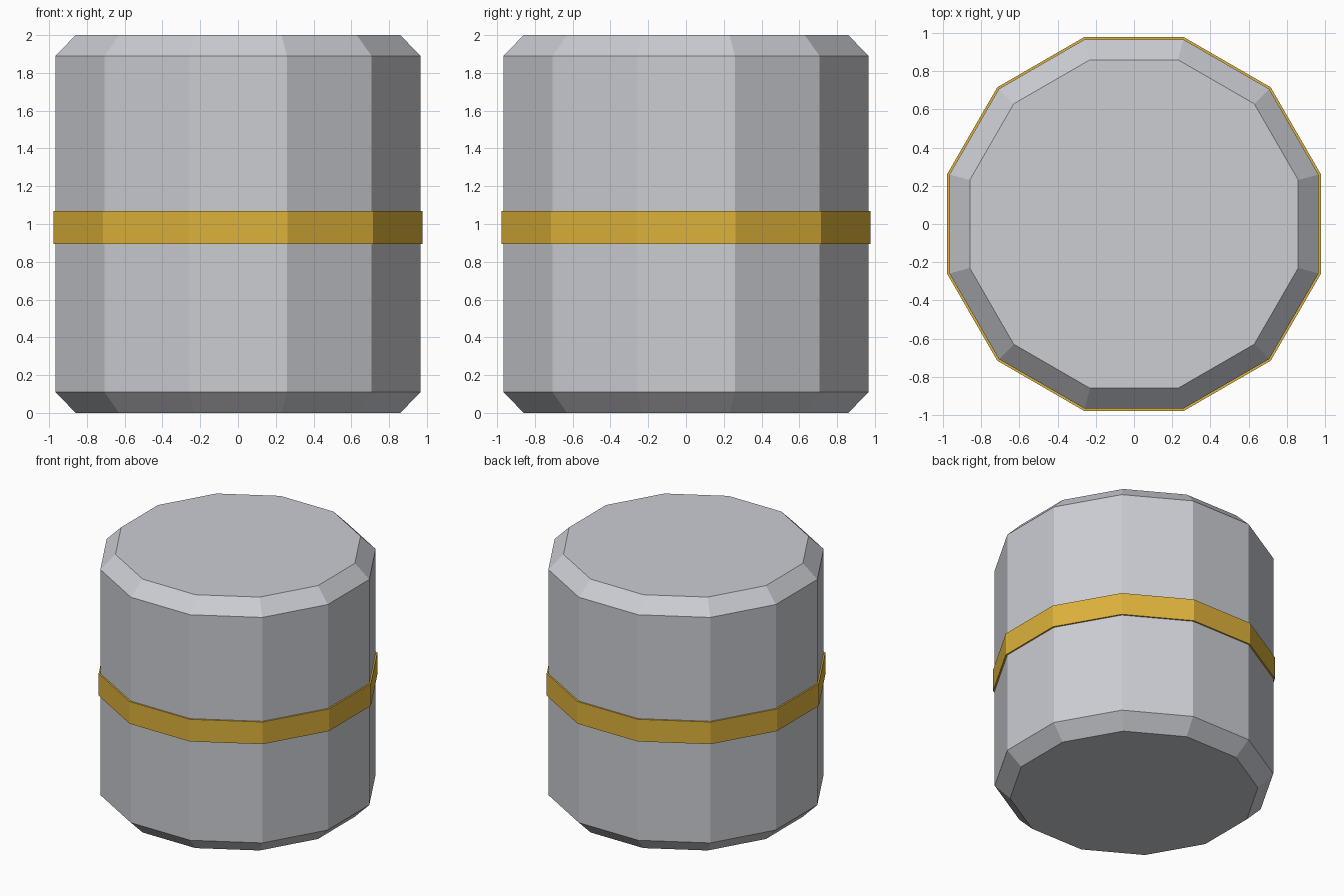
import bpy
import bmesh
from math import cos, sin, pi

cube = bpy.data.objects.get("Cube")
if cube:
    bpy.data.objects.remove(cube, do_unlink=True)

SIDES = 12


def make_material(name, color):
    mat = bpy.data.materials.new(name)
    mat.use_nodes = True
    mat.diffuse_color = color
    mat.node_tree.nodes["Principled BSDF"].inputs["Base Color"].default_value = color
    return mat


def make_prism(name, profile, mat, closed=False):
    """Sweep (radius, height) points around z; cap the ends or close the ring."""
    bm = bmesh.new()
    rings = []
    for radius, z in profile:
        angles = [(i + 0.5) * 2 * pi / SIDES for i in range(SIDES)]
        rings.append([bm.verts.new((radius * cos(a), radius * sin(a), z)) for a in angles])
    pairs = list(zip(rings, rings[1:]))
    if closed:
        pairs.append((rings[-1], rings[0]))
    else:
        bm.faces.new(rings[0])
        bm.faces.new(rings[-1])
    for low, high in pairs:
        for i in range(SIDES):
            j = (i + 1) % SIDES
            bm.faces.new((low[i], low[j], high[j], high[i]))
    bmesh.ops.recalc_face_normals(bm, faces=bm.faces)
    mesh = bpy.data.meshes.new(name)
    bm.to_mesh(mesh)
    bm.free()
    mesh.materials.append(mat)
    obj = bpy.data.objects.new(name, mesh)
    bpy.context.collection.objects.link(obj)
    return obj


grey = make_material("light grey metal", (0.60, 0.61, 0.65, 1))
gold = make_material("gold", (0.72, 0.44, 0.043, 1))

# Drum with chamfered rims
make_prism("drum_body", [(0.89, 0), (1.0, 0.11), (1.0, 1.89), (0.89, 2)], grey)

# Raised band around the middle
make_prism("middle_band", [(0.98, 0.895), (1.012, 0.895), (1.012, 1.07), (0.98, 1.07)],
           gold, closed=True)
